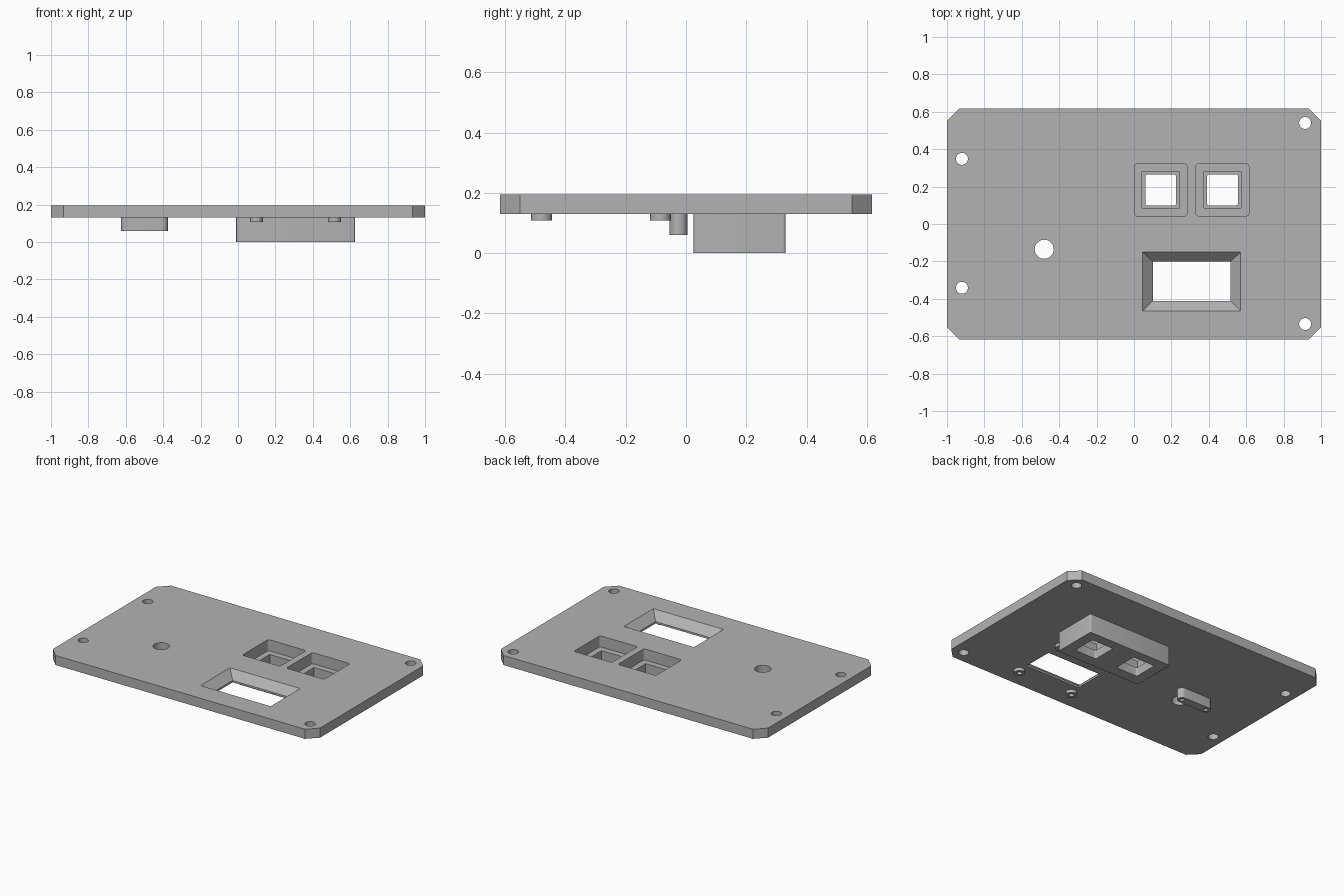
import bpy, bmesh, math

if "Cube" in bpy.data.objects:
    bpy.data.objects.remove(bpy.data.objects["Cube"], do_unlink=True)

grey = bpy.data.materials.new("panel_grey")
grey.use_nodes = True
COLOUR = (0.45, 0.45, 0.45, 1)
grey.diffuse_color = COLOUR
grey.node_tree.nodes["Principled BSDF"].inputs["Base Color"].default_value = COLOUR

BOTTOM, TOP = 0.13, 0.195     # plate heights
ABOVE, BELOW = 0.3, -0.1      # cutter overshoot


def outline(cx, cy, w, h, r=0, seg=4):
    """Rectangle with rounded (or, with one segment, chamfered) corners."""
    pts = []
    for i, (sx, sy) in enumerate([(1, 1), (-1, 1), (-1, -1), (1, -1)]):
        for k in range(seg + 1 if r else 1):
            a = (i + k / seg) * math.pi / 2
            p = (cx + sx * (w / 2 - r) + r * math.cos(a),
                 cy + sy * (h / 2 - r) + r * math.sin(a)) if r else \
                (cx + sx * w / 2, cy + sy * h / 2)
            if not pts or math.dist(p, pts[-1]) > 1e-5:
                pts.append(p)
    if math.dist(pts[0], pts[-1]) < 1e-5:
        pts.pop()
    return pts


def circle(cx, cy, r):
    return outline(cx, cy, 2 * r, 2 * r, r, 8)


def loft(name, sections):
    """Closed solid through (height, outline) sections, listed upwards."""
    bm = bmesh.new()
    rings = [[bm.verts.new((x, y, z)) for x, y in pts] for z, pts in sections]
    for lo, hi in zip(rings, rings[1:]):
        for i in range(len(lo)):
            j = (i + 1) % len(lo)
            bm.faces.new((lo[i], lo[j], hi[j], hi[i]))
    bm.faces.new(rings[0][::-1])
    bm.faces.new(rings[-1])
    mesh = bpy.data.meshes.new(name)
    bm.to_mesh(mesh)
    bm.free()
    mesh.materials.append(grey)
    ob = bpy.data.objects.new(name, mesh)
    bpy.context.collection.objects.link(ob)
    return ob


def prism(name, pts, z0, z1):
    return loft(name, [(z0, pts), (z1, pts)])


def activate(ob):
    bpy.ops.object.select_all(action="DESELECT")
    ob.select_set(True)
    bpy.context.view_layer.objects.active = ob


def cut(ob, cutters):
    for c in cutters:
        mod = ob.modifiers.new("cut", "BOOLEAN")
        mod.operation, mod.solver, mod.object = "DIFFERENCE", "EXACT", c
        activate(ob)
        bpy.ops.object.modifier_apply(modifier=mod.name)


# Main solids
plate = prism("plate", outline(0, 0, 2, 1.235, 0.066, 1), BOTTOM, TOP)
housing = prism("button_housing", outline(0.308, 0.178, 0.635, 0.305, 0.01),
                0, BOTTOM)
clamp = prism("clamp_bar", outline(-0.5, -0.025, 0.25, 0.06, 0.03, 8),
              0.06, BOTTOM)

# Stepped button wells through plate and housing
wells = []
for x in (0.143, 0.473):
    y = 0.182
    wells += [
        prism("well_cutter", outline(x, y, 0.283, 0.278, 0.015), 0.12, ABOVE),
        prism("step_cutter", outline(x, y, 0.2, 0.195), 0.06, ABOVE),
        prism("through_cutter", outline(x, y, 0.165, 0.165, 0.01), BELOW, ABOVE)]

# Display window with sloped rim
inner = outline(0.308, -0.306, 0.415, 0.21)
outer = outline(0.308, -0.308, 0.525, 0.315)
window = loft("window_cutter", [(BELOW, inner), (0.143, inner),
                                (TOP, outer), (ABOVE, outer)])

# Mounting holes and the larger cable hole
holes = [prism("hole_cutter", circle(x, y, r), BELOW, ABOVE)
         for x, y, r in [(-0.92, 0.348, 0.032), (-0.92, -0.341, 0.032),
                         (0.915, 0.54, 0.032), (0.915, -0.535, 0.032),
                         (-0.48, -0.135, 0.051)]]

# Screw holes in the clamp bar
clamp_holes = [prism("screw_cutter", circle(x, -0.025, 0.014), BELOW, 0.12)
               for x in (-0.595, -0.405)]

# Standoffs around the window, with blind screw holes
standoffs, screw_holes = [], []
for x in (0.098, 0.515):
    for y in (-0.48, -0.085):
        standoffs.append(prism("standoff", circle(x, y, 0.035), 0.108, BOTTOM))
        screw_holes.append(prism("screw_cutter", circle(x, y, 0.016), BELOW, 0.155))

cut(plate, wells + [window] + holes + screw_holes)
cut(housing, wells)
cut(clamp, clamp_holes)
for post, hole in zip(standoffs, screw_holes):
    cut(post, [hole])

for c in wells + [window] + holes + clamp_holes + screw_holes:
    bpy.data.objects.remove(c, do_unlink=True)

for ob in [plate, housing, clamp] + standoffs:
    activate(ob)
    bpy.ops.object.shade_smooth_by_angle(angle=math.radians(30))
